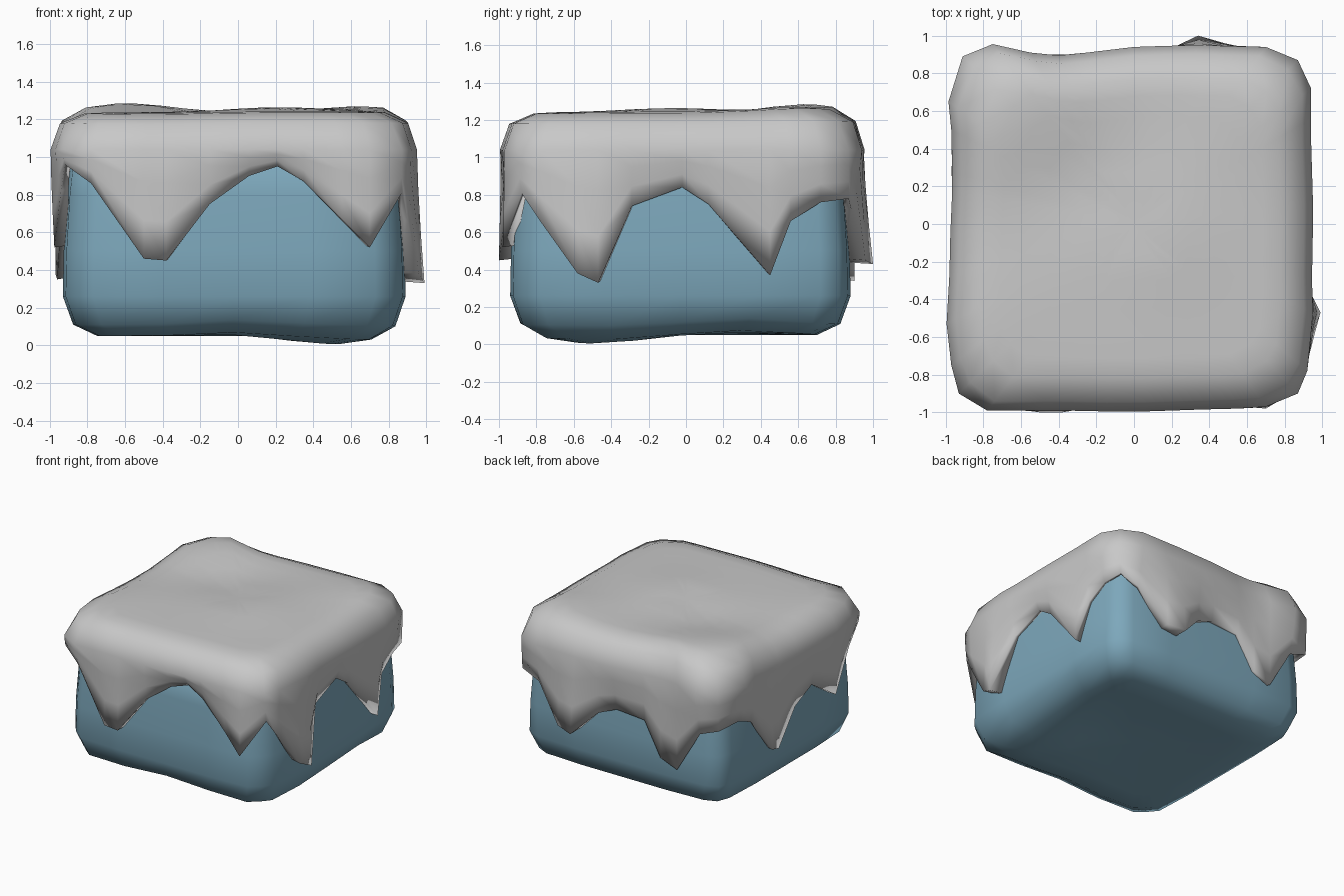
import bpy
import bmesh
import math
from mathutils import Vector

default_cube = bpy.data.objects.get("Cube")
if default_cube:
    bpy.data.objects.remove(default_cube, do_unlink=True)


def make_material(name, color):
    material = bpy.data.materials.new(name)
    material.use_nodes = True
    material.diffuse_color = color
    material.node_tree.nodes["Principled BSDF"].inputs["Base Color"].default_value = color
    return material


def place(side, along, out, z):
    """Point on one of four sides, numbered counterclockwise from the front."""
    x, y = along, -out
    for _ in range(side):
        x, y = -y, x
    return Vector((x, y, z))


def loft(name, rings, material, start=None, end=None):
    """Skin closed rings of equal length, with optional centre points as caps."""
    bm = bmesh.new()
    loops = [[bm.verts.new(point) for point in ring] for ring in rings]
    count = len(loops[0])
    for lower, upper in zip(loops, loops[1:]):
        for i in range(count):
            j = (i + 1) % count
            bm.faces.new((lower[i], lower[j], upper[j], upper[i]))
    for centre, loop in ((start, loops[0]), (end, loops[-1])):
        if centre is not None:
            tip = bm.verts.new(centre)
            for i in range(count):
                bm.faces.new((loop[i], loop[(i + 1) % count], tip))
    bmesh.ops.recalc_face_normals(bm, faces=bm.faces)
    for face in bm.faces:
        face.smooth = True
    mesh = bpy.data.meshes.new(name)
    bm.to_mesh(mesh)
    bm.free()
    mesh.materials.append(material)
    bpy.context.collection.objects.link(bpy.data.objects.new(name, mesh))


def bump(point, x, y, height, spread):
    distance = (point.x - x) ** 2 + (point.y - y) ** 2
    return height * math.exp(-distance / spread)


ice_blue = make_material("ice blue", (0.205, 0.39, 0.5, 1))
snow_grey = make_material("snow grey", (0.58, 0.58, 0.58, 1))

# Ice block: rounded square rings with an uneven underside
BLOCK_CENTRE = Vector((-0.02, -0.03, 0))
block_outline = []
for side, corner in enumerate((0.83, 0.85, 0.855, 0.83)):
    block_outline += [(side, along, out) for along, out in (
        (-0.75, 0.895), (-0.4, 0.91), (0, 0.91), (0.4, 0.91), (0.75, 0.895), (corner, corner))]


def block_ring(scale, z):
    ring = []
    for side, along, out in block_outline:
        point = place(side, along * scale, out * scale, z) + BLOCK_CENTRE
        if z < 0.2:
            point.z += bump(point, 0.43, -0.47, -0.05, 0.1)
            point.z += bump(point, 0.85, 0.3, 0.03, 0.1)
            point.z += bump(point, 0.1, -0.9, 0.03, 0.1)
        ring.append(point)
    return ring


block_profile = ((0.4, 0.06), (0.62, 0.05), (0.8, 0.05), (0.94, 0.11), (1, 0.26),
                 (0.995, 0.5), (0.975, 0.8), (0.95, 1), (0.8, 1.1))
loft("ice_block", [block_ring(*step) for step in block_profile], ice_blue,
     start=BLOCK_CENTRE + Vector((0, 0, 0.06)), end=BLOCK_CENTRE + Vector((0, 0, 1.1)))

# Snow hem for front, left, back and right: along, height, outward distance
hem = (
    ((-.78, .86, .94), (-.5, .46, 1), (-.38, .45, 1), (-.15, .75, .96), (.06, .9, .94),
     (.21, .95, .935), (.35, .87, .94), (.55, .67, .955), (.7, .52, .98), (.87, .81, .88)),
    ((-.78, .66, .9), (-.58, .38, .96), (-.47, .33, .99), (-.29, .74, .9), (-.02, .84, .895),
     (.12, .75, .9), (.45, .37, .94), (.56, .66, .9), (.72, .76, .885), (.87, .78, .86)),
    ((-.7, .72, .885), (-.48, .45, .96), (-.34, .43, 1), (-.15, .62, .91), (0, .68, .89),
     (.25, .66, .89), (.4, .4, .9), (.55, .34, .9), (.75, .68, .89), (.91, .74, .88)),
    ((-.65, .74, .93), (-.5, .68, .935), (-.28, .38, .97), (-.18, .35, .96), (.05, .6, .945),
     (.27, .69, .94), (.53, .52, .975), (.75, .82, .94), (.9, .96, .92)),
)
# Outward distance of the wavy shoulder above each hem point
shoulders = (
    (.99, .99, .99, .995, .995, .99, .985, .98, .97, .9),
    (.92, .94, .95, .945, .95, .95, .94, .94, .94, .87),
    (.94, .945, .95, .945, .94, .91, .895, .91, .955, .89),
    (.985, .97, .965, .965, .975, .98, .995, .97, .93),
)
hem_points = [(side, *entry, top) for side in range(4)
              for entry, top in zip(hem[side], shoulders[side])]
SHOULDER_Z = 1.04


def drift(point):
    """Gentle waves over the top of the snow."""
    return (bump(point, -0.57, 0.6, 0.05, 0.13) + bump(point, 0.68, 0.62, 0.03, 0.1)
            + bump(point, 0.2, -0.05, 0.025, 0.15) - bump(point, -0.3, 0.28, 0.035, 0.1)
            - bump(point, -0.9, 0.0, 0.025, 0.1) - bump(point, -0.5, -0.9, 0.01, 0.15))


def top_ring(scale, z):
    ring = []
    for side, along, _, _, top in hem_points:
        # Corners round off further as the cap closes in
        size = scale - (0.13 * max(0, abs(along) - 0.78) if z > SHOULDER_Z else 0)
        point = place(side, along * size, top * size, z)
        point.z += drift(point) * min(1, (z - SHOULDER_Z) * 5)
        ring.append(point)
    return ring


def skirt_ring(fraction):
    return [place(side, along, top + (out - top) * fraction ** 1.4,
                  SHOULDER_Z + (bottom - SHOULDER_Z) * fraction)
            for side, along, bottom, out, top in hem_points]


def lining_ring(rise):
    inner = (0.91, 0.86, 0.84, 0.9)
    return [place(side, along * 0.97, min(inner[side], out - 0.03), bottom + rise)
            for side, along, bottom, out, _ in hem_points]


# Snow cap: domed top, hanging drips and a thin lining back to the block
top_profile = ((0.15, 1.24), (0.3, 1.24), (0.45, 1.24), (0.6, 1.24), (0.72, 1.24),
               (0.82, 1.235), (0.95, 1.18), (1, SHOULDER_Z))
snow_rings = [top_ring(*step) for step in top_profile]
snow_rings += [skirt_ring(fraction) for fraction in (0.3, 0.65, 1)]
snow_rings += [lining_ring(rise) for rise in (0.01, 0.06)]
loft("snow_cap", snow_rings, snow_grey, start=Vector((0, 0, 1.24)))
